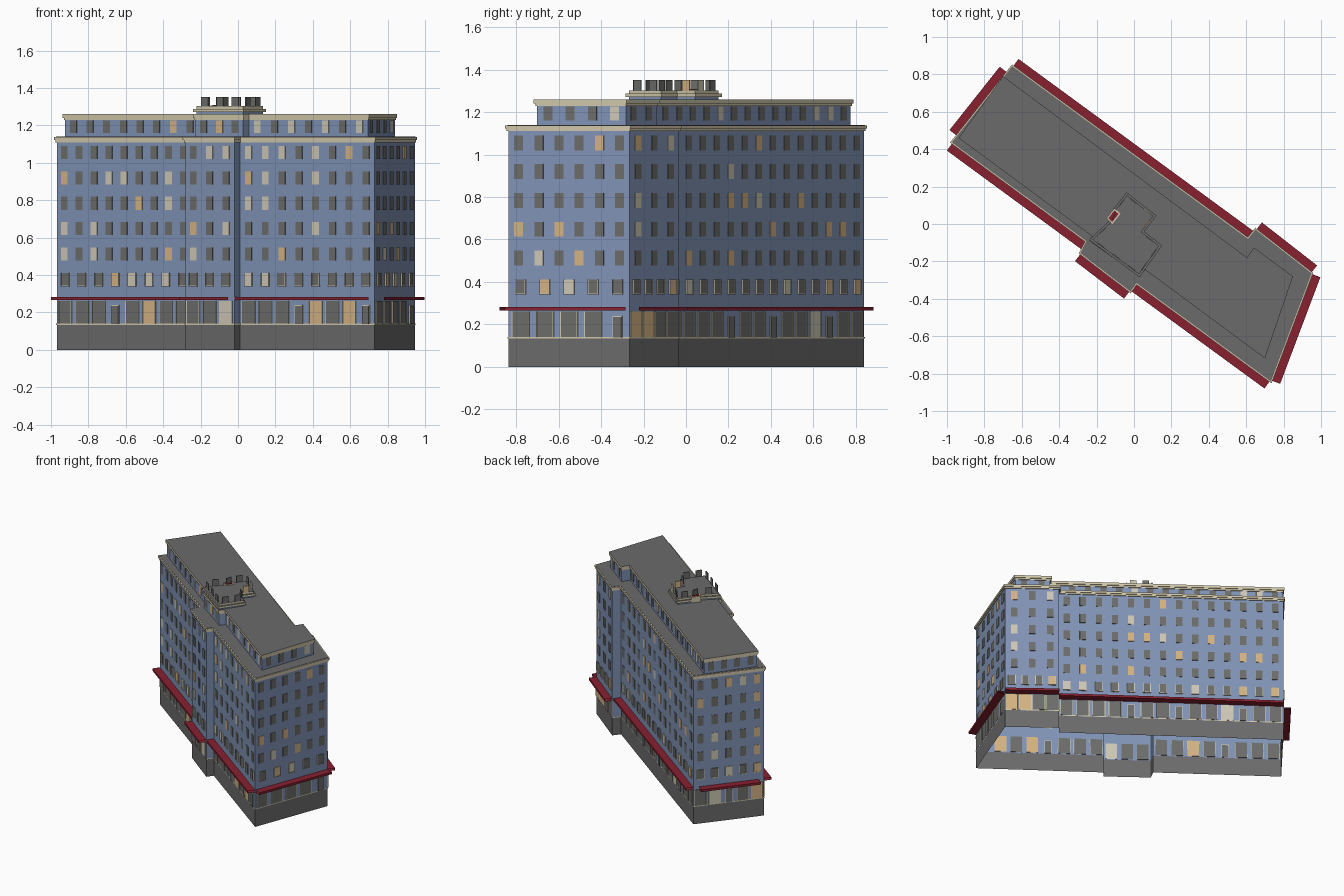
import bpy, bmesh, random
from mathutils import Vector

if "Cube" in bpy.data.objects:
    bpy.data.objects.remove(bpy.data.objects["Cube"])

random.seed(4)

def srgb(r, g, b):
    return tuple(((c / 255 + 0.055) / 1.055) ** 2.4 for c in (r, g, b)) + (1,)

COLOURS = {
    "wall blue": (128, 147, 181), "stone grey": (107, 107, 107),
    "trim cream": (208, 199, 170), "canopy red": (137, 33, 48),
    "glass grey": (108, 108, 106), "lit window tan": (212, 178, 130),
    "lit window cream": (205, 199, 180)}
MATS = []
for n, c in COLOURS.items():
    m = bpy.data.materials.new(n)
    m.diffuse_color = srgb(*c)
    m.use_nodes = True
    m.node_tree.nodes["Principled BSDF"].inputs["Base Color"].default_value = m.diffuse_color
    MATS.append(m)
BLUE, GREY, CREAM, RED, GLASS, TAN, PALE = range(7)

class Part:
    """Collects faces for one named object."""
    def __init__(self, name):
        self.name, self.bm = name, bmesh.new()

    def prism(self, pts, z0, z1, mat, cap=None, sides=None):
        lo = [self.bm.verts.new((x, y, z0)) for x, y in pts]
        hi = [self.bm.verts.new((x, y, z1)) for x, y in pts]
        n = len(pts)
        for i in sides or range(n):
            j = (i + 1) % n
            self.bm.faces.new((lo[i], lo[j], hi[j], hi[i])).material_index = mat
        if cap is not None:
            self.bm.faces.new(hi).material_index = cap
            self.bm.faces.new(lo[::-1]).material_index = mat

    def plate(self, edge, s, w, z0, z1, out0, out1, mat, sides=None):
        """Box on a wall edge: centre s along it, width w."""
        a, d, nrm, _ = edge
        q = [a + d * (s + k * w / 2) + nrm * o
             for k, o in ((-1, out1), (1, out1), (1, out0), (-1, out0))]
        self.prism([tuple(p) for p in q], z0, z1, mat, mat, sides)

    def done(self):
        me = bpy.data.meshes.new(self.name)
        self.bm.to_mesh(me)
        self.bm.free()
        for m in MATS:
            me.materials.append(m)
        bpy.context.collection.objects.link(bpy.data.objects.new(self.name, me))

def edges(pts):
    out = []
    for i, p in enumerate(pts):
        a, b = Vector(p), Vector(pts[(i + 1) % len(pts)])
        d = (b - a).normalized()
        out.append((a, d, Vector((d.y, -d.x)), (b - a).length))
    return out

def offset(pts, k):
    es, res = edges(pts), []
    for i, p in enumerate(pts):
        n1, n2 = es[i - 1][2], es[i][2]
        res.append(tuple(Vector(p) + (n1 + n2) * (k / (1 + n1.dot(n2)))))
    return res

def glass(row=None, i=0):
    """Pane colour from a row pattern, or random where there is none."""
    if row:
        return {"g": GLASS, "c": PALE, "t": TAN}[row[i % len(row)]]
    return random.choices((GLASS, PALE, TAN), (80, 10, 10))[0]

# Footprints, counter-clockwise
MAIN = [(-.968, .437), (-.25, -.09), (-.282, -.155), (-.02, -.355), (.012, -.31),
        (.73, -.835), (.945, -.265), (.65, -.035), (.61, -.085), (-.65, .838)]
UPPER = [(-.938, .46), (-.225, -.065), (-.24, -.09), (.03, -.28), (.06, -.245),
         (.70, -.718), (.85, -.28), (.64, -.125), (.605, -.18), (-.70, .79)]
TOWER = [(-.24, -.085), (.03, -.285), (.15, -.115), (.055, -.04), (.12, .045),
         (-.04, .17), (-.11, .08), (-.13, .02)]
PENT = offset(UPPER, -.010)

# Lit-window patterns per wall: five upper rows from the top, then shopfronts
LIT = {0: ["ggggggggg", "tggccggcg", "gggggtgcg", "cgcgggggg", "cgcggggtg", "gggggtgg"],
       2: ["gcc", "ggg", "ggg", "tgc", "cgg", "ggc"],
       4: ["cccgcgtg", "tcggcggg", "ccgggggg", "ggggcggg", "ggtggggg", "ggggtgtg"],
       5: ["ggggtg", "gggggg", "gggggg", "tgtggg", "gcgtgg", "gggggg"],
       6: [None] * 5 + ["ttgg"], 8: [None] * 5 + ["ggggggggggcggg"],
       9: [None] * 5 + ["gcggt"]}
DOORS = {0: (3,), 4: (3, 7), 5: (4,), 8: (4, 7, 11), 9: (2,)}

# Walls and plinth, open underneath
p = Part("plinth")
p.prism(MAIN, 0, .135, GREY)
p.done()
p = Part("main_walls")
p.prism(MAIN, .135, 1.12, BLUE)
p.done()
p = Part("plinth_trim")
p.prism(offset(MAIN, .003), .134, .14, CREAM)
p.done()

# Main cornice and roof
p = Part("main_cornice")
p.prism(offset(MAIN, .006), 1.11, 1.122, CREAM, CREAM)
p.prism(offset(MAIN, .011), 1.122, 1.138, CREAM, CREAM)
p.done()
p = Part("main_roof")
p.prism(offset(MAIN, .004), 1.13, 1.14, GREY, GREY)
p.done()

# Set-back top storey, grey flat roof above a cream cornice
p = Part("top_storey_walls")
p.prism(PENT, 1.138, 1.24, BLUE)
p.done()
p = Part("top_storey_cornice")
p.prism(offset(UPPER, -.005), 1.228, 1.24, CREAM, CREAM)
p.prism(UPPER, 1.24, 1.26, CREAM, GREY)
p.done()

# Low roof tower with stepped cornice
p = Part("roof_tower")
p.prism(offset(TOWER, -.012), 1.14, 1.275, BLUE)
p.prism(TOWER, 1.272, 1.288, CREAM, GREY)
p.prism(offset(TOWER, -.012), 1.288, 1.303, CREAM, GREY)
p.done()

# Small red hatch with a pale rim
p = Part("roof_hatch")
hatch = [(-.148, .03), (-.115, .0), (-.072, .055), (-.105, .085)]
p.prism(hatch, 1.262, 1.306, CREAM, CREAM)
p.prism(offset(hatch, -.008), 1.30, 1.309, RED, RED)
p.done()

# Upright panes standing around the tower top
p = Part("tower_panes")
for e in edges(offset(TOWER, -.014)):
    n = round(e[3] / .11)
    for i in range(n):
        p.plate(e, (i + .5) * e[3] / n, .044, 1.30, 1.352, -.003, .003, glass())
p.done()

# Window rows, shopfronts, doors and canopies on every long wall
win, frame = Part("windows"), Part("window_trim")
shop, door, canopy = Part("shopfronts"), Part("doors"), Part("canopies")
for w, e in enumerate(edges(MAIN)):
    if e[3] < .15:
        continue
    length = e[3]
    lit = LIT[w]
    # canopy slab with open ends
    cut = .08 if w == 9 else 0
    canopy.plate(e, length / 2, length - cut, .266, .283, .001, .055, RED, (0,))
    # upper windows
    n = 9 if w == 0 else round(length / .108)
    for i in range(n):
        for k in range(5):
            z = 1.02 - k * .1355
            win.plate(e, (i + .5) * length / n, .044, z, z + .07, -.004, .003,
                      glass(lit[k], i))
    n = round(length / .112) if w != 6 else 4
    step = length / n
    for i in range(n):
        s = (i + .5) * step
        # first-floor windows with pale surrounds
        win.plate(e, s, .044, .345, .412, -.004, .006, glass())
        frame.plate(e, s, .053, .340, .345, 0, .008, CREAM)
        for k in (-1, 1):
            frame.plate(e, s + k * .024, .004, .345, .412, 0, .008, CREAM)
        if i in DOORS.get(w, ()):
            door.plate(e, s, .05, .138, .24, -.003, .005, CREAM)
            door.plate(e, s, .042, .138, .235, -.004, .008, GLASS)
        else:
            shop.plate(e, s, .08, .14, .262, -.004, .004, glass(lit[5], i))
            for k in (-1, 1):
                shop.plate(e, s + k * .042, .004, .14, .262, 0, .006, CREAM)
for e in edges(PENT):
    if e[3] < .15:
        continue
    n = round(e[3] / .108)
    for i in range(n):
        win.plate(e, (i + .5) * e[3] / n, .044, 1.16, 1.226, -.004, .003, glass())
for q in (win, frame, shop, door, canopy):
    q.done()
